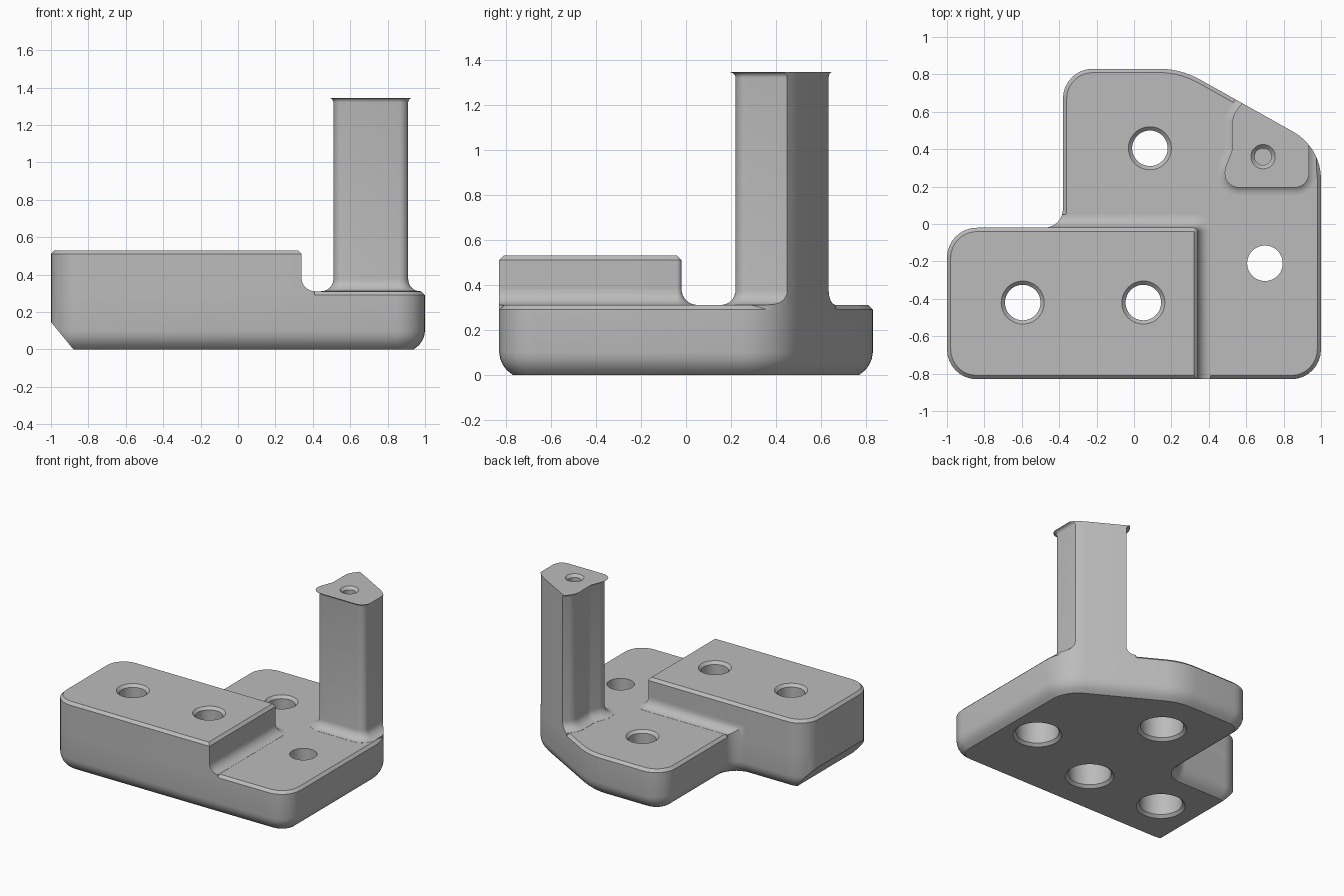
import bpy, bmesh, math
from mathutils import Vector, Matrix

if "Cube" in bpy.data.objects:
    bpy.data.objects.remove(bpy.data.objects["Cube"], do_unlink=True)

grey = bpy.data.materials.new("plain_grey")
grey.use_nodes = True
grey.diffuse_color = (0.5, 0.5, 0.5, 1)
grey.node_tree.nodes["Principled BSDF"].inputs["Base Color"].default_value = (0.5, 0.5, 0.5, 1)


def rounded(corners, steps=8):
    """Counter-clockwise outline with each (x, y, radius) corner rounded."""
    pts, n = [], len(corners)
    for i, (x, y, r) in enumerate(corners):
        v = Vector((x, y))
        if r == 0:
            pts.append(v)
            continue
        d1 = (v - Vector(corners[i - 1][:2])).normalized()
        d2 = (Vector(corners[(i + 1) % n][:2]) - v).normalized()
        turn = math.atan2(d1.x * d2.y - d1.y * d2.x, d1.dot(d2))
        start = v - d1 * r * math.tan(abs(turn) / 2)
        centre = start + Vector((-d1.y, d1.x)) * math.copysign(r, turn)
        for k in range(steps + 1):
            pts.append(centre + Matrix.Rotation(turn * k / steps, 2) @ (start - centre))
    return pts


def circle(x, y, r, n=48):
    return [Vector((x + r * math.cos(2 * math.pi * k / n),
                    y + r * math.sin(2 * math.pi * k / n))) for k in range(n)]


def offset(pts, d):
    """Move an outline outward by d with mitred corners."""
    out = []
    for i, p in enumerate(pts):
        a = (p - pts[i - 1]).normalized()
        b = (pts[(i + 1) % len(pts)] - p).normalized()
        na, nb = Vector((a.y, -a.x)), Vector((b.y, -b.x))
        out.append(p + (na + nb) * d / (1 + na.dot(nb)))
    return out


def loft(name, pts, profile, bevel_plane=None):
    """Solid from an outline stacked through (offset, height) steps."""
    bm = bmesh.new()
    rings = [[bm.verts.new((p.x, p.y, z)) for p in offset(pts, d)] for d, z in profile]
    for lo, hi in zip(rings, rings[1:]):
        for i in range(len(pts)):
            bm.faces.new((lo[i - 1], lo[i], hi[i], hi[i - 1]))
    bm.faces.new(rings[0][::-1])
    bm.faces.new(rings[-1])
    if bevel_plane:
        co, no = bevel_plane
        cut = bmesh.ops.bisect_plane(bm, geom=bm.verts[:] + bm.edges[:] + bm.faces[:],
                                     plane_co=co, plane_no=no, clear_outer=True)
        edges = [e for e in cut["geom_cut"] if isinstance(e, bmesh.types.BMEdge)]
        bmesh.ops.holes_fill(bm, edges=edges)
    bmesh.ops.recalc_face_normals(bm, faces=bm.faces[:])
    mesh = bpy.data.meshes.new(name)
    bm.to_mesh(mesh)
    bm.free()
    mesh.materials.append(grey)
    ob = bpy.data.objects.new(name, mesh)
    bpy.context.collection.objects.link(ob)
    return ob


def boolean(ob, cutter, operation):
    mod = ob.modifiers.new("cut", "BOOLEAN")
    mod.operation, mod.object, mod.solver = operation, cutter, "EXACT"
    bpy.context.view_layer.objects.active = ob
    bpy.ops.object.modifier_apply(modifier=mod.name)


def cove(r, z, steps=8):
    """Concave quarter profile from a wide foot at z up to the wall."""
    quarter = [math.pi / 2 * k / steps for k in range(steps + 1)]
    return [(r * (1 - math.sin(a)), z + r * (1 - math.cos(a))) for a in quarter]


TOP, BLOCK_TOP, POST_TOP = 0.31, 0.53, 1.345

# Base plate with rounded underside and a sloped left underside
footprint = rounded([
    (-1, -0.83, 0.16), (1, -0.83, 0.16), (1, 0.41, 0.29), (0.25, 0.83, 0.45),
    (-0.38, 0.83, 0.16), (-0.38, -0.02, 0.1), (-1, -0.02, 0.16)])
base = loft("base_plate", footprint, [
    (-0.06, 0), (-0.033, 0.022), (-0.016, 0.045), (-0.005, 0.07), (0, 0.1),
    (0, TOP - 0.02), (-0.02, TOP)],
    bevel_plane=((-0.88, 0, 0), (-0.11, 0, -0.09)))

# Raised block
block = loft("raised_block", rounded([
    (-1, -0.83, 0.16), (0.34, -0.83, 0), (0.34, -0.02, 0.022), (-1, -0.02, 0.16)]),
    [(0, TOP - 0.03), (0, BLOCK_TOP - 0.02), (-0.02, BLOCK_TOP)])

# Fillet where the block meets the plate
fillet = loft("block_fillet", rounded([
    (-0.8, -1.2, 0), (0.34, -1.2, 0), (0.34, -0.02, 0.022), (-0.8, -0.02, 0)]),
    [(0.07, TOP - 0.04)] + cove(0.07, TOP + 0.001))

# Post with filleted foot and flared head
flare = [(d, POST_TOP - z) for d, z in reversed(cove(0.025, 0, 5))]
post = loft("post", rounded([
    (0.51, 0.22, 0.05), (0.91, 0.22, 0.05), (0.91, 0.8, 0), (0.73, 0.8, 0),
    (0.55, 0.57, 0.1), (0.55, 0.39, 0.1), (0.51, 0.29, 0.1)]),
    [(0.065, TOP - 0.04)] + cove(0.065, TOP + 0.001) + flare)

# Keep the post and fillet inside the plate outline
envelope = loft("envelope_helper", footprint, [(0, -0.5), (0, 2)])
envelope.hide_render = True
for part in (post, fillet):
    boolean(part, envelope, "INTERSECT")
helpers = [envelope]

# Screw holes: wide bore from below, narrow hole above, optional top chamfer
for x, y, top, seat, rim in [(-0.595, -0.42, BLOCK_TOP, 0.38, True),
                             (0.05, -0.42, BLOCK_TOP, 0.38, True),
                             (0.085, 0.405, TOP, 0.2, True),
                             (0.7, -0.21, TOP, 0.2, False)]:
    profile = [(0.12, -0.05), (0.05, 0.02), (0.05, seat), (-0.005, seat)]
    profile += [(-0.005, top - 0.02), (0.075, top + 0.06)] if rim else [(-0.005, top + 0.06)]
    cutter = loft("hole_helper", circle(x, y, 0.1), profile)
    cutter.hide_render = True
    helpers.append(cutter)
    boolean(base, cutter, "DIFFERENCE")
    if top == BLOCK_TOP:
        for part in (block, fillet):
            boolean(part, cutter, "DIFFERENCE")

# Blind hole in the post head
pilot = loft("pilot_helper", circle(0.69, 0.36, 0.045),
             [(0, POST_TOP - 0.2), (0, POST_TOP - 0.02), (0.06, POST_TOP + 0.04)])
boolean(post, pilot, "DIFFERENCE")
helpers.append(pilot)

for helper in helpers:
    bpy.data.objects.remove(helper, do_unlink=True)

# Smooth curved faces, keep crisp edges
bpy.ops.object.select_all(action="DESELECT")
for part in (base, block, fillet, post):
    part.select_set(True)
bpy.context.view_layer.objects.active = base
bpy.ops.object.shade_smooth_by_angle(angle=math.radians(30))
